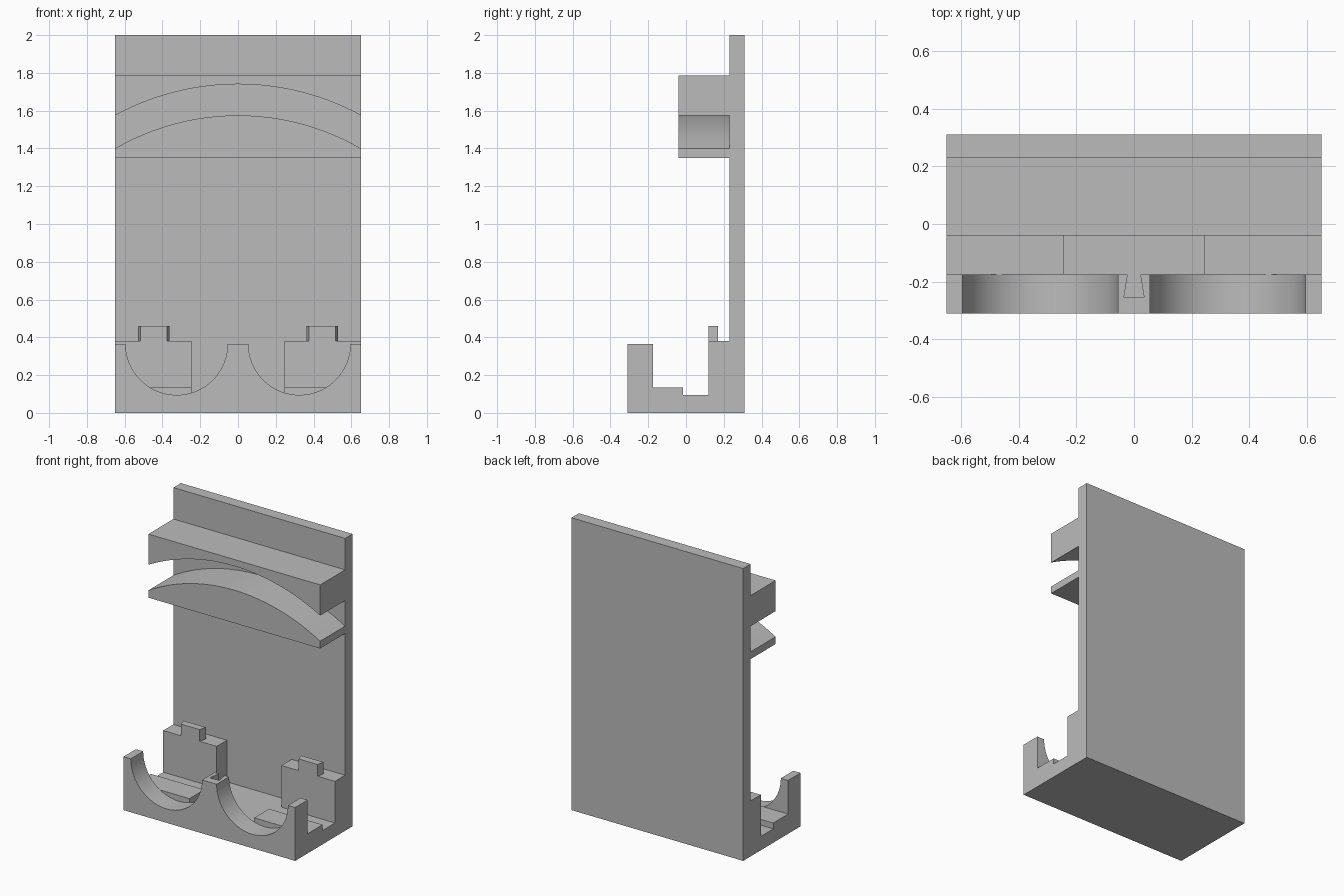
import bpy, bmesh, math
from mathutils import Vector

default = bpy.data.objects.get("Cube")
if default:
    bpy.data.objects.remove(default, do_unlink=True)

# One plain grey for everything
grey = bpy.data.materials.new("plain grey")
grey.use_nodes = True
colour = (0.5, 0.5, 0.5, 1)
grey.diffuse_color = colour
grey.node_tree.nodes["Principled BSDF"].inputs["Base Color"].default_value = colour

W = 0.65        # half width
FLOOR = 0.095   # floor height
FRONT, BACK = -0.31, 0.31
PLATE = 0.23    # front face of the back plate
WALL = -0.175   # rear face of the cradle wall


def prism(name, points, axis, lo, hi):
    """Extrude a closed outline along an axis; points use the other two axes in order."""
    def place(p, d):
        c = list(p)
        c.insert("xyz".index(axis), d)
        return Vector(c)
    bm = bmesh.new()
    face = bm.faces.new([bm.verts.new(place(p, lo)) for p in points])
    ext = bmesh.ops.extrude_face_region(bm, geom=[face])
    shift = place((0, 0), hi - lo)
    bmesh.ops.translate(bm, vec=shift, verts=[g for g in ext["geom"] if isinstance(g, bmesh.types.BMVert)])
    bmesh.ops.recalc_face_normals(bm, faces=bm.faces)
    mesh = bpy.data.meshes.new(name)
    bm.to_mesh(mesh)
    bm.free()
    mesh.materials.append(grey)
    obj = bpy.data.objects.new(name, mesh)
    bpy.context.collection.objects.link(obj)
    return obj


def box(name, x, y, z):
    return prism(name, [(x[0], y[0]), (x[1], y[0]), (x[1], y[1]), (x[0], y[1])], "z", *z)


def smooth(obj):
    bpy.ops.object.select_all(action="DESELECT")
    obj.select_set(True)
    bpy.context.view_layer.objects.active = obj
    bpy.ops.object.shade_smooth_by_angle(angle=math.radians(30))


def bow(end, crown, steps=48):
    """Shallow arc across the full width, from -x to +x."""
    rise = crown - end
    r = (W * W + rise * rise) / (2 * rise)
    half = math.asin(W / r)
    angles = [half * (2 * i / steps - 1) for i in range(steps + 1)]
    return [(r * math.sin(a), crown - r + r * math.cos(a)) for a in angles]


# Floor and back plate as one L-shaped body
prism("base_and_back_plate",
      [(FRONT, 0), (BACK, 0), (BACK, 2), (PLATE, 2), (PLATE, FLOOR), (FRONT, FLOOR)],
      "x", -W, W)

# Upper pair of rails with a bowed channel between them
SHELF = -0.04
upper = prism("upper_rail", bow(1.575, 1.74) + [(W, 1.785), (-W, 1.785)], "y", SHELF, PLATE)
lower = prism("lower_rail", bow(1.40, 1.575) + [(W, 1.35), (-W, 1.35)], "y", SHELF, PLATE)

# Front wall with two round cradles
TOP, R, CX = 0.365, 0.27, 0.325
outline = [(-W, FLOOR - 0.02), (-W, TOP)]
for cx in (-CX, CX):
    for i in range(49):
        a = math.pi * (1 + i / 48)
        outline.append((cx + R * math.cos(a), TOP + R * math.sin(a)))
outline += [(W, TOP), (W, FLOOR - 0.02)]
wall = prism("cradle_wall", outline, "y", FRONT, WALL)

# Dovetail slot in the middle post
slot = prism("slot_cutter", [(-0.035, -0.255), (0.035, -0.255), (0.02, WALL + 0.01), (-0.02, WALL + 0.01)],
             "z", FLOOR, TOP + 0.1)
slot.hide_render = True
slot.hide_set(True)
cut = wall.modifiers.new("slot", "BOOLEAN")
cut.operation = "DIFFERENCE"
cut.solver = "EXACT"
cut.object = slot

for part in (upper, lower, wall):
    smooth(part)

# Steps, rear blocks and tapered tabs on both sides
for side, s in (("right", -1), ("left", 1)):
    span = sorted((s * 0.245, s * W))
    box(side + "_step", span, (WALL, -0.015), (FLOOR, 0.135))
    box(side + "_rear_block", span, (0.12, PLATE), (FLOOR, 0.38))
    prism(side + "_tab",
          [(s * 0.375, 0.12), (s * 0.517, 0.12), (s * 0.53, 0.17), (s * 0.362, 0.17)],
          "z", 0.38, 0.46)
